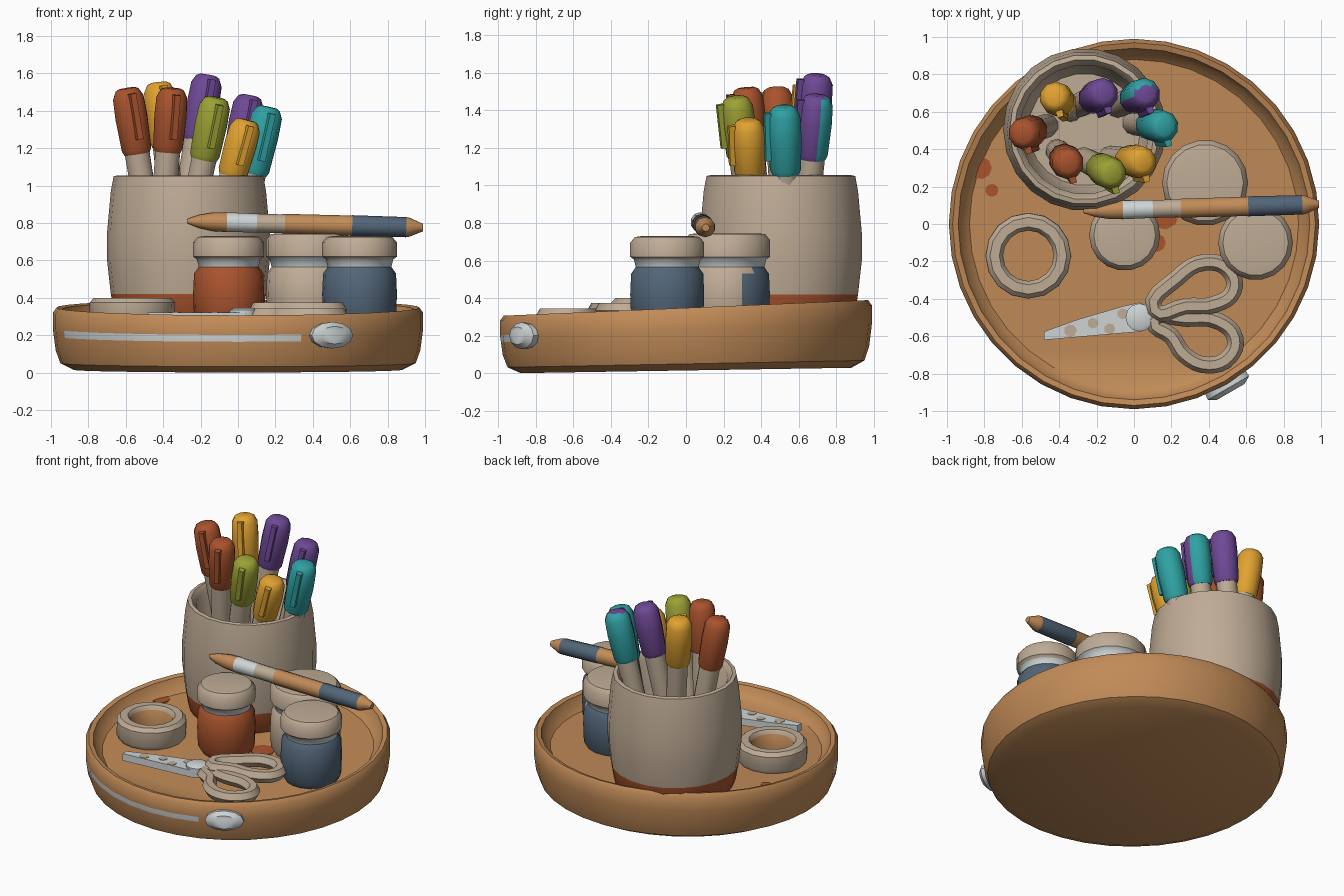
import bpy, bmesh, math
from mathutils import Vector, Matrix

cube = bpy.data.objects.get("Cube")
if cube:
    bpy.data.objects.remove(cube, do_unlink=True)


def material(name, code):
    """Flat colour from an sRGB hex code."""
    lin = [(int(code[i:i + 2], 16) / 255) ** 2.2 for i in (0, 2, 4)] + [1]
    m = bpy.data.materials.new(name)
    m.use_nodes = True
    m.diffuse_color = lin
    bsdf = m.node_tree.nodes["Principled BSDF"]
    bsdf.inputs["Base Color"].default_value = lin
    bsdf.inputs["Roughness"].default_value = 0.8
    return m


WOOD = material("warm wood", "C08A58")
BEIGE = material("beige clay", "BDAA94")
WHITE = material("pale grey", "CDD3D4")
RED = material("rust red", "A85431")
BLUE = material("slate blue", "536577")
YELLOW = material("amber yellow", "E0A134")
PURPLE = material("purple", "6E4A94")
TEAL = material("teal", "33A0A2")
GREEN = material("olive green", "9BA038")


def finish(name, bm, mats, smooth=40):
    bmesh.ops.recalc_face_normals(bm, faces=bm.faces)
    me = bpy.data.meshes.new(name)
    bm.to_mesh(me)
    bm.free()
    for m in mats:
        me.materials.append(m)
    ob = bpy.data.objects.new(name, me)
    bpy.context.collection.objects.link(ob)
    bpy.ops.object.select_all(action='DESELECT')
    ob.select_set(True)
    bpy.context.view_layer.objects.active = ob
    bpy.ops.object.shade_smooth_by_angle(angle=math.radians(smooth))
    return ob


def lathe(name, profile, mats, place=Matrix(), sides=20, bands=None, loop=False, rule=None, warp=None):
    """Turn a (radius, height) profile; bands gives a material per step."""
    bm = bmesh.new()
    rings = []
    for r, z in profile:
        rings.append([bm.verts.new((r * math.cos(a), r * math.sin(a), z))
                      for a in (2 * math.pi * i / sides for i in range(sides))])
    steps = len(rings) if loop else len(rings) - 1
    bands = bands or [0] * steps
    for k in range(steps):
        lo, hi = rings[k], rings[(k + 1) % len(rings)]
        for i in range(sides):
            j = (i + 1) % sides
            f = bm.faces.new((lo[i], lo[j], hi[j], hi[i]))
            f.material_index = bands[k]
    if not loop:
        bm.faces.new(rings[0]).material_index = bands[0]
        bm.faces.new(rings[-1]).material_index = bands[-1]
    bm.normal_update()
    if rule:
        for f in bm.faces:
            f.material_index = rule(f)
    if warp:
        for v in bm.verts:
            v.co = warp(v.co)
    bm.transform(place)
    return finish(name, bm, mats)


def frame(origin, end):
    """Matrix whose z runs from origin to end and whose -y faces the front."""
    z = (Vector(end) - Vector(origin)).normalized()
    side = Vector((0.3, -1, 0)) if abs(z.y) < 0.9 else Vector((1, 0, 0))
    y = -(side - z * side.dot(z)).normalized()
    x = y.cross(z)
    return Matrix.Translation(origin) @ Matrix((x, y, z)).transposed().to_4x4()


def prism(name, points, z0, z1, mats, place=Matrix()):
    bm = bmesh.new()
    face = bm.faces.new([bm.verts.new((x, y, z0)) for x, y in points])
    out = bmesh.ops.extrude_face_region(bm, geom=[face])
    for v in out["geom"]:
        if isinstance(v, bmesh.types.BMVert):
            v.co.z = z1
    bm.transform(place)
    return finish(name, bm, mats, 30)


def at(x, y, z=0):
    return Matrix.Translation((x, y, z))


# Tray, slightly higher at the back, with a pale stripe around the front left
def tilt(co):
    return Vector((co.x, co.y, co.z + co.y * (0.015 + 0.08 * co.z)))


def stripe(f):
    c = f.calc_center_median()
    angle = math.degrees(math.atan2(c.y, c.x)) % 360
    return int(0.19 < c.z < 0.24 and 195 < angle < 292 and c.length > 0.97)


lathe("tray", [(0.88, 0.015), (0.95, 0.05), (0.975, 0.12), (0.985, 0.195), (0.99, 0.235),
               (0.99, 0.32), (0.97, 0.348), (0.94, 0.34), (0.92, 0.29), (0.88, 0.255)],
      [WOOD, WHITE], sides=36, rule=stripe, warp=tilt)

# Pale tab on the tray front
lathe("tray_tab", [(0.07, -0.05), (0.075, 0.03), (0.05, 0.055)], [WHITE],
      at(0.49, -0.85, 0.2) @ Matrix.Rotation(math.radians(30), 4, 'Z')
      @ Matrix.Rotation(math.radians(90), 4, 'X') @ Matrix.Diagonal((1.7, 0.95, 1, 1)), sides=12)

# Paint spots on the tray floor
for x, y, r in [(-0.82, 0.3, 0.06), (-0.76, 0.18, 0.035), (0.16, 0.05, 0.08), (0.12, -0.1, 0.05)]:
    lathe("paint_spot", [(r, 0), (r, 0.007)], [RED], at(x, y, 0.252 + 0.035 * y), sides=9)

# Pot
lathe("pot", [(0.36, 0.25), (0.395, 0.3), (0.415, 0.42), (0.435, 0.6), (0.435, 0.75),
              (0.415, 0.97), (0.40, 1.05), (0.375, 1.055), (0.345, 1.02), (0.34, 0.8), (0.3, 0.72)],
      [BEIGE, RED], at(-0.265, 0.505), 22, [1, 1] + [0] * 8)

# Markers: cap colour, cap foot, cap tip
MARKERS = [
    ("rust", RED, (-0.54, 0.50, 1.18), (-0.595, 0.48, 1.52)),
    ("dark_rust", RED, (-0.375, 0.35, 1.19), (-0.35, 0.32, 1.52)),
    ("amber", YELLOW, (-0.39, 0.65, 1.22), (-0.425, 0.68, 1.55)),
    ("purple", PURPLE, (-0.22, 0.67, 1.25), (-0.16, 0.70, 1.59)),
    ("two_tone", PURPLE, (0.0, 0.67, 1.15), (0.065, 0.70, 1.48)),
    ("teal", TEAL, (0.085, 0.53, 1.07), (0.165, 0.52, 1.42)),
    ("front_amber", YELLOW, (-0.03, 0.34, 1.06), (0.05, 0.33, 1.35)),
    ("olive", GREEN, (-0.18, 0.30, 1.15), (-0.115, 0.265, 1.47)),
]
for name, colour, foot, tip in MARKERS:
    place = frame(foot, tip)
    h = (Vector(tip) - Vector(foot)).length
    rule = (lambda f: int(f.normal.y > 0.2)) if name == "two_tone" else None
    lathe(name + "_marker_body", [(0.06, -0.5), (0.066, -0.4), (0.07, 0.02)], [BEIGE], place, 10)
    lathe(name + "_marker_cap", [(0.072, -0.01), (0.083, 0.015), (0.09, h * 0.55), (0.086, h - 0.05),
                                 (0.065, h - 0.01), (0.045, h)], [colour, TEAL], place, 10, rule=rule)
    prism(name + "_marker_clip", [(-0.02, -0.075), (0.02, -0.075), (0.016, -0.11), (-0.016, -0.11)],
          h * 0.2, h * 0.92, [colour], place)

# Paint jars with pale necks and beige lids
JARS = [("red", RED, -0.05, -0.06, 0.19, 0.73), ("large", BEIGE, 0.38, 0.22, 0.23, 0.745),
        ("blue", BLUE, 0.65, -0.10, 0.20, 0.73)]
for name, colour, x, y, r, top in JARS:
    def back_blue(f):
        z = f.calc_center_median().z
        return 1 if 0.56 < z < 0.615 else 2 if z > 0.6 else 3 if f.normal.y > 0.45 else 0
    lathe(name + "_jar", [(r - 0.03, 0.25), (r - 0.005, 0.29), (r, 0.42), (r - 0.005, 0.53), (r - 0.03, 0.565),
                          (r - 0.02, 0.605), (r, 0.62), (r, top - 0.035), (r - 0.025, top - 0.005),
                          (r - 0.06, top)],
          [colour, WHITE, BEIGE, BLUE], at(x, y), 18, [0, 0, 0, 0, 1, 2, 2, 2, 2],
          rule=back_blue if name == "large" else None)

# Tape roll with a wood-coloured core
lathe("tape_roll", [(0.135, 0.25), (0.215, 0.25), (0.23, 0.28), (0.228, 0.375), (0.205, 0.4),
                    (0.155, 0.4), (0.135, 0.375)],
      [BEIGE, WOOD], at(-0.565, -0.17), 16, [0, 0, 0, 0, 0, 0, 1], loop=True)

# Brush resting on the jar lids
lathe("paint_brush", [(0.012, 0), (0.035, 0.06), (0.05, 0.14), (0.053, 0.21), (0.05, 0.37), (0.05, 0.5),
                      (0.053, 0.52), (0.054, 0.87), (0.056, 0.88), (0.054, 1.17), (0.05, 1.19), (0.02, 1.26)],
      [WOOD, WHITE, BEIGE, BLUE], frame((-0.27, 0.07, 0.81), (0.99, 0.105, 0.775)), 10,
      [0, 0, 0, 1, 2, 2, 0, 0, 3, 0, 0])

# Scissors: blades, worn patches, pivot
prism("scissor_blades", [(-0.48, -0.575), (-0.48, -0.62), (-0.25, -0.6), (0.04, -0.575), (0.11, -0.52),
                         (0.1, -0.45), (0.03, -0.42), (-0.06, -0.44), (-0.3, -0.51)], 0.27, 0.32, [WHITE])
for x, y, r in [(-0.34, -0.57, 0.035), (-0.22, -0.53, 0.03), (-0.13, -0.56, 0.03), (-0.06, -0.48, 0.03)]:
    lathe("blade_patch", [(r, 0.318), (r, 0.323)], [BEIGE], at(x, y), 7)
lathe("scissor_pivot", [(0.075, 0.3), (0.075, 0.335), (0.055, 0.345)], [WHITE], at(0.03, -0.5), 12)


# Scissor finger loops
def finger_loop(name, points, z):
    cu = bpy.data.curves.new(name, 'CURVE')
    cu.dimensions = '3D'
    cu.bevel_depth = 0.045
    cu.bevel_resolution = 1
    cu.resolution_u = 4
    sp = cu.splines.new('BEZIER')
    sp.bezier_points.add(len(points) - 1)
    for p, (x, y) in zip(sp.bezier_points, points):
        p.co = (x, y, z)
        p.handle_left_type = p.handle_right_type = 'AUTO'
    sp.use_cyclic_u = True
    cu.materials.append(BEIGE)
    ob = bpy.data.objects.new(name, cu)
    bpy.context.collection.objects.link(ob)
    bpy.ops.object.select_all(action='DESELECT')
    ob.select_set(True)
    bpy.context.view_layer.objects.active = ob
    bpy.ops.object.convert(target='MESH')
    bpy.ops.object.shade_smooth_by_angle(angle=math.radians(50))


finger_loop("back_finger_loop", [(0.11, -0.46), (0.23, -0.29), (0.38, -0.205), (0.51, -0.25),
                                 (0.53, -0.36), (0.43, -0.43), (0.28, -0.44)], 0.335)
finger_loop("front_finger_loop", [(0.11, -0.52), (0.28, -0.505), (0.45, -0.52), (0.54, -0.61),
                                  (0.51, -0.71), (0.4, -0.755), (0.27, -0.7), (0.2, -0.6)], 0.305)
